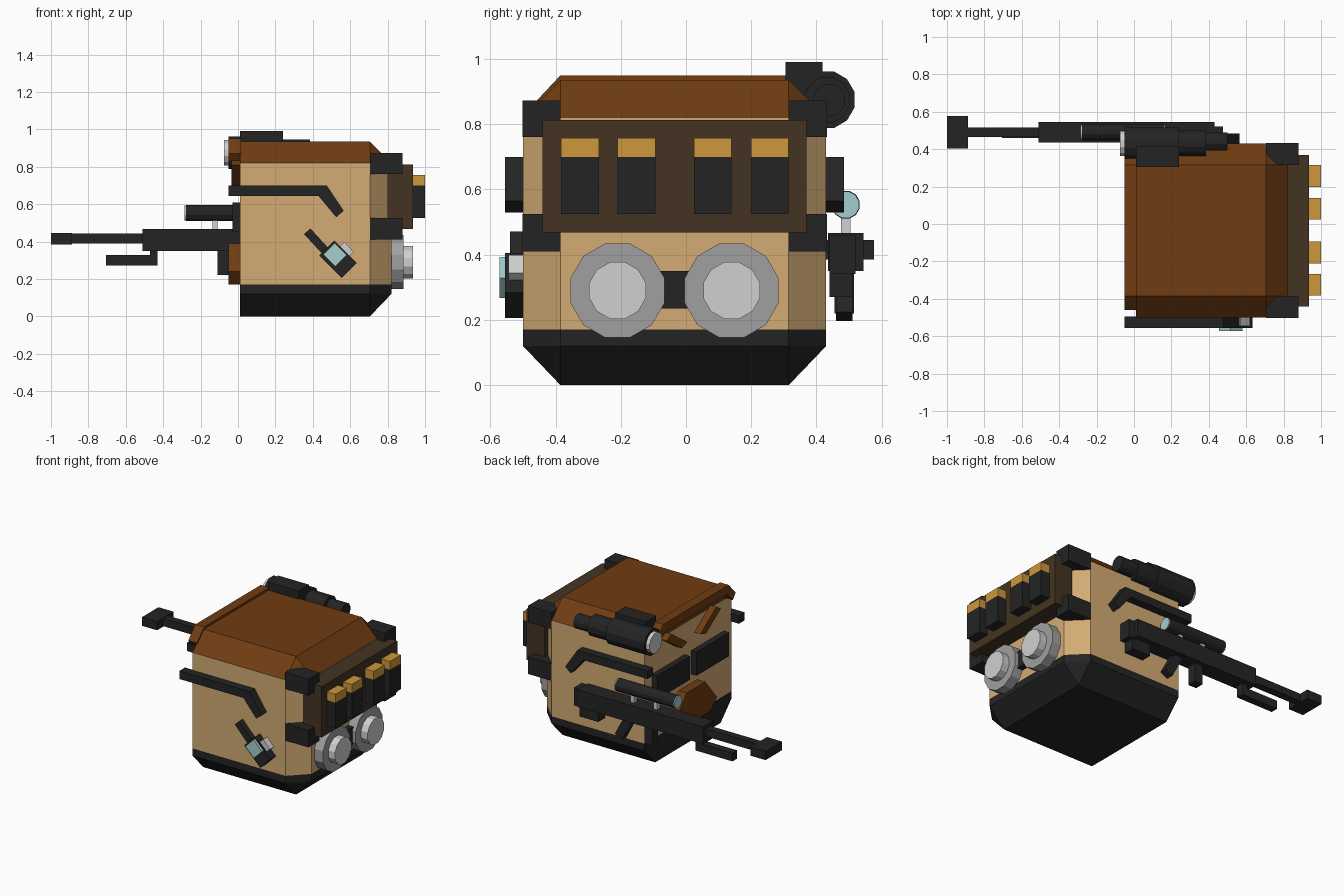
import bpy, bmesh, math
from mathutils import Matrix, Vector

if "Cube" in bpy.data.objects:
    bpy.data.objects.remove(bpy.data.objects["Cube"])


def mat(name, r, g, b):
    m = bpy.data.materials.new(name)
    lin = [(c / 255 / 12.92) if c < 11 else ((c / 255 + 0.055) / 1.055) ** 2.4 for c in (r, g, b)]
    m.diffuse_color = (*lin, 1)
    m.use_nodes = True
    m.node_tree.nodes["Principled BSDF"].inputs["Base Color"].default_value = m.diffuse_color
    return m


TAN = mat("tan canvas", 212, 172, 116)
BLACK = mat("black", 36, 36, 36)
BROWN = mat("brown leather", 112, 60, 18)
DARK = mat("dark brown", 67, 52, 34)
GOLD = mat("gold", 206, 152, 60)
GREY = mat("grey metal", 160, 160, 160)
LIGHT = mat("light metal", 208, 208, 208)
GLASS = mat("pale glass", 162, 205, 205)
MID = -0.035  # mirror plane of the pack


def finish(name, bm, *mats):
    bmesh.ops.recalc_face_normals(bm, faces=bm.faces)
    me = bpy.data.meshes.new(name)
    bm.to_mesh(me)
    bm.free()
    for m in mats:
        me.materials.append(m)
    ob = bpy.data.objects.new(name, me)
    bpy.context.collection.objects.link(ob)
    return ob


def box(name, m, x, y, z):
    """Box from min/max pairs."""
    bm = bmesh.new()
    bmesh.ops.create_cube(bm, size=1)
    for v in bm.verts:
        v.co = [(a + b) / 2 + c * (b - a) for (a, b), c in zip((x, y, z), v.co)]
    return finish(name, bm, m)


def prism_y(name, m, pts, y0, y1):
    """Profile in x,z extruded along y."""
    bm = bmesh.new()
    a = [bm.verts.new((x, y0, z)) for x, z in pts]
    b = [bm.verts.new((x, y1, z)) for x, z in pts]
    n = len(pts)
    bm.faces.new(a)
    bm.faces.new(b)
    for i in range(n):
        bm.faces.new((a[i], a[(i + 1) % n], b[(i + 1) % n], b[i]))
    return finish(name, bm, m)


def bar(name, m, p, q, width, y0, y1):
    """Straight bar between two x,z points."""
    p, q = Vector(p), Vector(q)
    d = (q - p).normalized()
    n = Vector((-d.y, d.x)) * width / 2
    return prism_y(name, m, [p + n, q + n, q - n, p - n], y0, y1)


def prism_x(name, m, pts, x0, x1):
    """Profile in y,z extruded along x."""
    ob = prism_y(name, m, pts, x0, x1)
    for v in ob.data.vertices:
        a, b, z = v.co
        v.co = (b, a, z)
    ob.data.flip_normals()
    return ob


def tube(name, m, x0, x1, y, z, r, n=12):
    bm = bmesh.new()
    rot = Matrix.Rotation(math.pi / 2, 4, 'Y') @ Matrix.Rotation(math.pi / n, 4, 'Z')
    bmesh.ops.create_cone(bm, cap_ends=True, segments=n, radius1=r, radius2=r, depth=x1 - x0,
                          matrix=Matrix.Translation(((x0 + x1) / 2, y, z)) @ rot)
    return finish(name, bm, m)


# Pack body: lofted rings, coloured by height
X0, X1, Y0, Y1, C = 0.01, 0.82, -0.5, 0.43, 0.115
full = [(X0, Y0), (X1 - C, Y0), (X1, Y0 + C), (X1, Y1 - C), (X1 - C, Y1), (X0, Y1)]
inner = [(X0, Y0 + C), (X1 - C, Y0 + C), (X1 - C, Y0 + C),
         (X1 - C, Y1 - C), (X1 - C, Y1 - C), (X0, Y1 - C)]
bm = bmesh.new()
rings = [[bm.verts.new((x, y, z)) for x, y in pts] for pts, z in
         ((inner, 0), (full, 0.12), (full, 0.17), (full, 0.82), (inner, 0.935))]
for a, b in zip(rings, rings[1:]):
    for i in range(6):
        j = (i + 1) % 6
        bm.faces.new((a[i], a[j], b[j], b[i]))
bm.faces.new(rings[0])
bm.faces.new(rings[-1])
bmesh.ops.remove_doubles(bm, verts=bm.verts, dist=0.0005)
for f in bm.faces:
    z = f.calc_center_median().z
    f.material_index = 1 if z < 0.17 else (2 if z > 0.82 else 0)
finish("pack_body", bm, TAN, BLACK, BROWN)

# Lid lip on the wearer's side
prism_x("lid_lip", BROWN, [(-0.385, 0.95), (0.315, 0.95), (0.39, 0.87), (0.36, 0.83),
                           (0.30, 0.89), (-0.37, 0.89), (-0.43, 0.83), (-0.46, 0.87)], -0.05, 0.015)

# Corner brackets, side straps, back pads: mirrored pairs
for s, side in ((-1, "left"), (1, "right")):
    def ys(a, b):
        return tuple(sorted((MID + s * a, MID + s * b)))
    for k, (z0, z1) in enumerate(((0.41, 0.525), (0.76, 0.873))):
        box(f"corner_bracket_{side}_{k}", BLACK, (0.705, 0.88), ys(0.35, 0.467), (z0, z1))
    y0, y1 = ys(0.46, 0.52)
    prism_y(f"side_strap_{side}", BLACK, [(-0.05, 0.645), (0.43, 0.645), (0.525, 0.53),
                                          (0.565, 0.565), (0.475, 0.70), (-0.05, 0.70)], y0, y1)
    box(f"back_pad_{side}", BLACK, (-0.03, 0.02), ys(0.035, 0.385), (0.45, 0.61))
    prism_x(f"shoulder_strap_{side}", BROWN,
            [(MID + s * y, z) for y, z in ((0.07, 0.72), (0.13, 0.70), (0.29, 0.81), (0.24, 0.84))],
            -0.035, 0.02)

# Lumbar pad
prism_x("lumbar_pad", BROWN, [(MID + y, z) for y, z in ((-0.16, 0.17), (0.16, 0.17), (0.225, 0.24),
                                                        (0.1, 0.39), (-0.1, 0.39), (-0.225, 0.24))],
        -0.05, 0.02)

# Cartridge panel
box("cartridge_panel", DARK, (0.80, 0.935), (-0.44, 0.37), (0.468, 0.813))
for i, y in enumerate((-0.325, -0.152, 0.082, 0.257)):
    box(f"cartridge_{i}", BLACK, (0.92, 1.0), (y - 0.058, y + 0.058), (0.525, 0.70))
    box(f"cartridge_tip_{i}", GOLD, (0.92, 1.0), (y - 0.058, y + 0.058), (0.70, 0.757))

# Twin canisters
for i, y in enumerate((-0.21, 0.14)):
    tube(f"canister_{i}", GREY, 0.80, 0.885, y, 0.29, 0.149)
    tube(f"canister_cap_{i}", LIGHT, 0.88, 0.935, y, 0.29, 0.09)
box("canister_link", BLACK, (0.80, 0.86), (-0.08, 0.01), (0.235, 0.35))

# Hand torch on the front side
bar("torch_handle", BLACK, (0.37, 0.455), (0.49, 0.325), 0.045, -0.54, -0.49)
bar("torch_head", BLACK, (0.475, 0.365), (0.595, 0.245), 0.112, -0.555, -0.49)
bar("torch_lens", GLASS, (0.486, 0.362), (0.55, 0.298), 0.088, -0.572, -0.55)
bar("torch_clip", LIGHT, (0.555, 0.385), (0.605, 0.33), 0.04, -0.545, -0.5)

# Lamp on the back top corner
LY, LZ = 0.43, 0.875
tube("lamp_lens", LIGHT, -0.075, -0.04, LY, LZ, 0.07)
tube("lamp_head", BLACK, -0.05, 0.24, LY, LZ, 0.09)
tube("lamp_body", BLACK, 0.23, 0.385, LY + 0.003, LZ, 0.072)
tube("lamp_tail", BLACK, 0.38, 0.5, LY + 0.01, LZ, 0.05)
box("lamp_mount", BLACK, (0.01, 0.24), (0.305, 0.418), (0.90, 0.99))

# Rifle on the back side
G = 0.49
box("rifle_body", BLACK, (-0.51, 0.43), (0.435, 0.545), (0.35, 0.467))
box("rifle_butt", BLACK, (0.42, 0.475), (0.44, 0.52), (0.34, 0.46))
box("rifle_barrel", BLACK, (-0.9, -0.5), (G - 0.025, G + 0.025), (0.39, 0.442))
box("muzzle", BLACK, (-1.0, -0.888), (0.403, 0.577), (0.385, 0.445))
box("grip", BLACK, (-0.11, -0.05), (0.455, 0.515), (0.22, 0.36))
box("foregrip_post", BLACK, (-0.47, -0.43), (0.46, 0.51), (0.28, 0.36))
box("foregrip", BLACK, (-0.705, -0.43), (0.46, 0.51), (0.272, 0.328))
box("rifle_stock", BLACK, (0.3, 0.44), (0.44, 0.51), (0.27, 0.36))
bar("rifle_magazine", BLACK, (0.07, 0.36), (0.15, 0.21), 0.06, 0.46, 0.51)
tube("scope", BLACK, -0.278, 0.16, G, 0.553, 0.044)
for i, x in enumerate((-0.281, 0.163)):
    tube(f"scope_lens_{i}", GLASS, x - 0.004, x + 0.004, G, 0.553, 0.042)
for i, x in enumerate((-0.123, 0.05)):
    box(f"scope_post_{i}", LIGHT, (x - 0.014, x + 0.014), (G - 0.015, G + 0.015), (0.46, 0.52))
